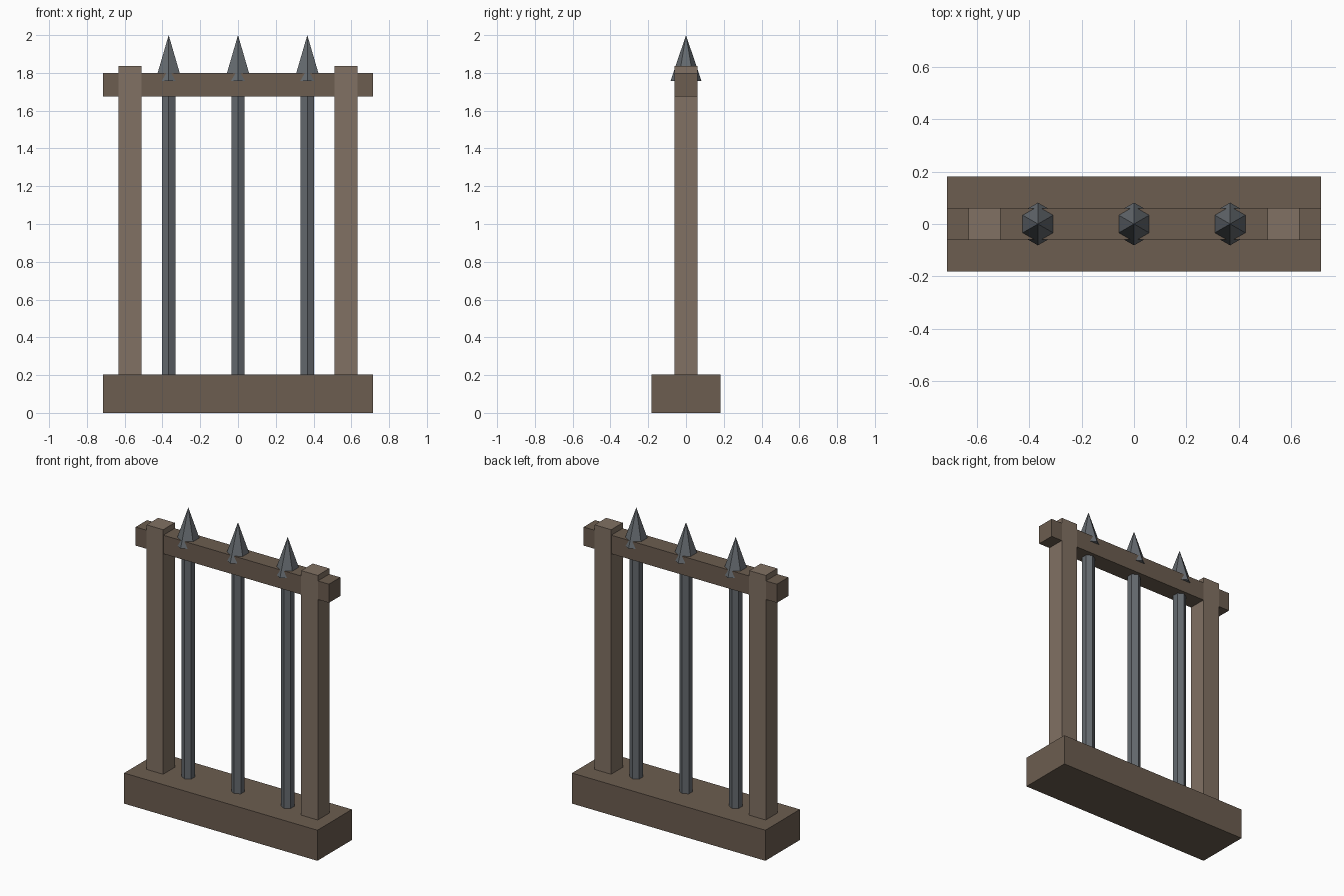
import bpy
import math

if "Cube" in bpy.data.objects:
    bpy.data.objects.remove(bpy.data.objects["Cube"])


def material(name, rgb):
    m = bpy.data.materials.new(name)
    m.diffuse_color = (*rgb, 1)
    m.use_nodes = True
    m.node_tree.nodes["Principled BSDF"].inputs["Base Color"].default_value = m.diffuse_color
    return m


dark_wood = material("dark_wood", (0.15, 0.11, 0.08))
light_wood = material("light_wood", (0.22, 0.165, 0.125))
iron = material("iron", (0.13, 0.145, 0.16))


def box(name, x, half_x, half_y, z0, z1, mat):
    bpy.ops.mesh.primitive_cube_add(size=1, location=(x, 0, (z0 + z1) / 2))
    ob = bpy.context.object
    ob.name = name
    ob.scale = (2 * half_x, 2 * half_y, z1 - z0)
    bpy.ops.object.transform_apply(location=False, rotation=False, scale=True)
    ob.data.materials.append(mat)


def hexagon(name, x, r0, r1, z0, z1):
    # six sides, with one corner facing the front
    bpy.ops.mesh.primitive_cone_add(vertices=6, radius1=r0, radius2=r1,
                                    depth=z1 - z0, location=(x, 0, (z0 + z1) / 2))
    ob = bpy.context.object
    ob.name = name
    ob.data.materials.append(iron)


# Base beam and top rail
box("base", 0, 0.714, 0.182, 0, 0.204, dark_wood)
box("top_rail", 0, 0.714, 0.06, 1.676, 1.8, dark_wood)

# Side posts, standing slightly proud of the rail
for side, x in (("left", -0.571), ("right", 0.571)):
    box(side + "_post", x, 0.061, 0.0612, 0.2, 1.837, light_wood)

# Iron bars with spear tips
for i, x in enumerate((-0.367, 0, 0.367), 1):
    hexagon(f"bar_{i}", x, 0.041, 0.041, 0.2, 1.76)
    hexagon(f"spear_tip_{i}", x, 0.0816, 0, 1.757, 2.0)
